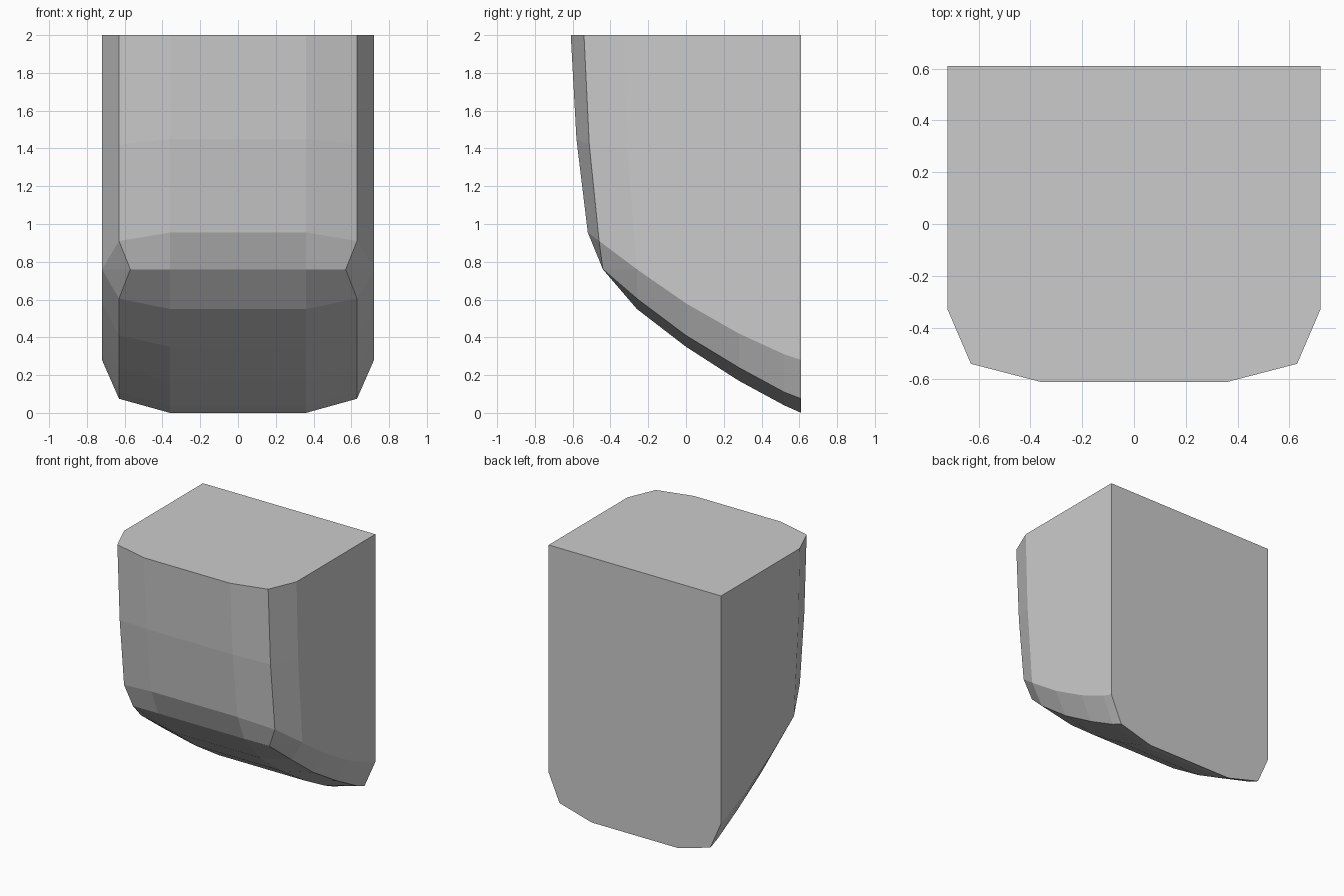
import bpy, bmesh

if "Cube" in bpy.data.objects:
    bpy.data.objects.remove(bpy.data.objects["Cube"])

X_IN, X_MID, X_OUT = 0.36, 0.63, 0.72
BACK = 0.61

# Half sections from top front to bottom back: inner, chamfer and outer (x, y, z)
rings = [
    [(X_IN, -0.61, 2.00), (X_MID, -0.54, 2.00), (X_OUT, -0.33, 2.00)],
    [(X_IN, -0.58, 1.45), (X_MID, -0.512, 1.42), (X_OUT, -0.31, 1.40)],
    [(X_IN, -0.52, 0.955), (X_MID, -0.46, 0.91), (X_OUT, -0.26, 0.76)],
    [(X_IN, -0.44, 0.76), (0.57, -0.44, 0.76), (X_OUT, -0.26, 0.76)],
]
# Underside: the same rounded section follows the sloping belly
for y, z_in, z_mid, z_out in [(-0.26, 0.55, 0.605, 0.76), (0.0, 0.35, 0.41, 0.58),
                              (0.28, 0.17, 0.24, 0.42), (0.52, 0.04, 0.11, 0.31),
                              (BACK, 0.0, 0.075, 0.28)]:
    rings.append([(X_IN, y, z_in), (X_MID, y, z_mid), (X_OUT, y, z_out)])

bm = bmesh.new()


def full_ring(half):
    mirrored = [(-x, y, z) for x, y, z in reversed(half)]
    return [bm.verts.new(p) for p in mirrored + half]


# Skin around front and belly
loops = [full_ring(r) for r in rings]
for a, b in zip(loops, loops[1:]):
    for i in range(5):
        bm.faces.new((a[i], b[i], b[i + 1], a[i + 1]))

# Flat top, back and sides
left = bm.verts.new((-X_OUT, BACK, 2))
right = bm.verts.new((X_OUT, BACK, 2))
bm.faces.new(loops[0] + [right, left])
bm.faces.new(loops[-1] + [right, left])
bm.faces.new([r[0] for r in loops] + [left])
bm.faces.new([r[-1] for r in loops] + [right])

bmesh.ops.remove_doubles(bm, verts=bm.verts, dist=0.001)
bmesh.ops.recalc_face_normals(bm, faces=bm.faces)
mesh = bpy.data.meshes.new("chamfered_block")
bm.to_mesh(mesh)
bm.free()
block = bpy.data.objects.new("chamfered_block", mesh)
bpy.context.collection.objects.link(block)
